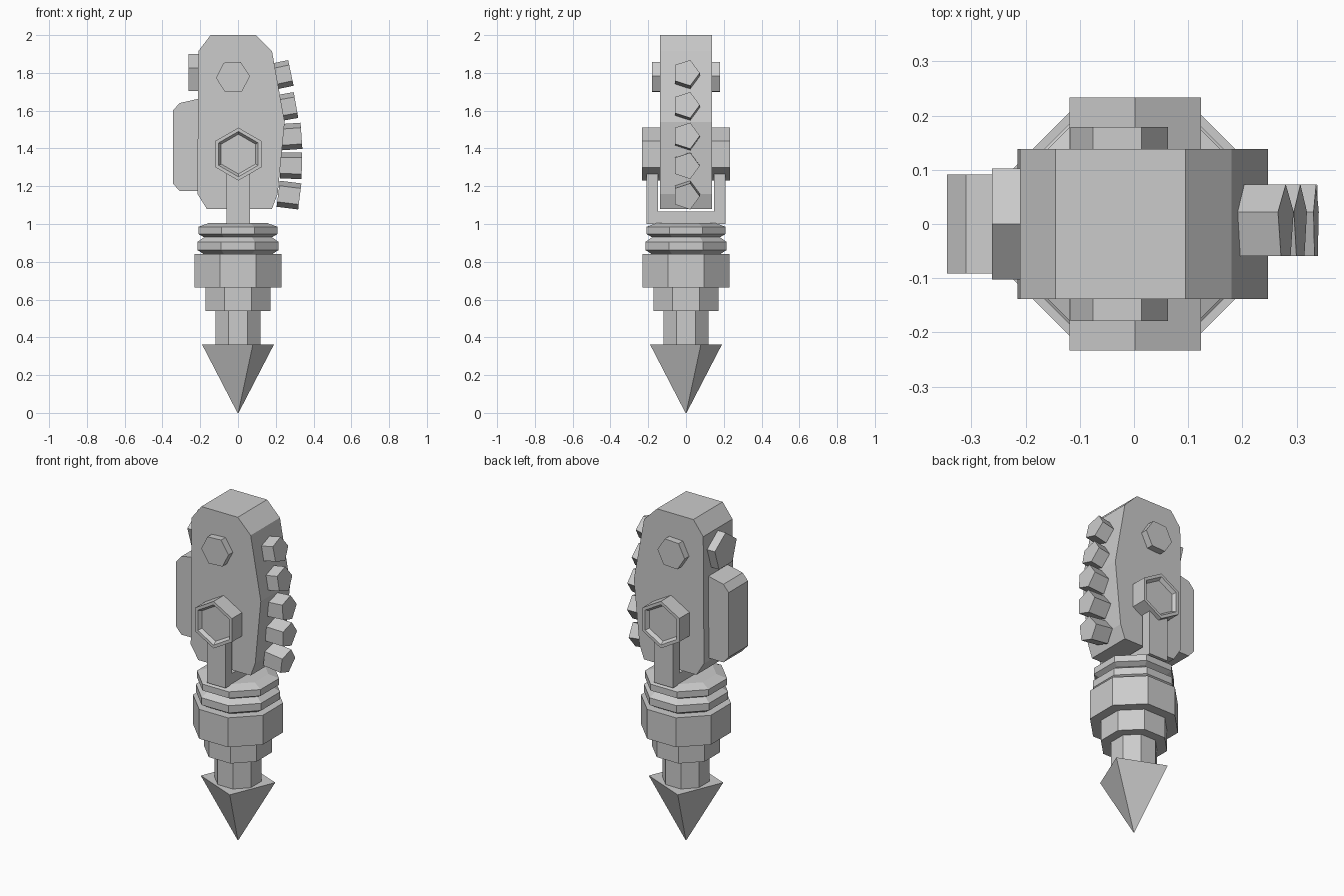
import bpy, bmesh
from math import radians, cos, pi, sin
from mathutils import Matrix, Vector

if "Cube" in bpy.data.objects:
    bpy.data.objects.remove(bpy.data.objects["Cube"])


def finish(bm, name):
    bmesh.ops.recalc_face_normals(bm, faces=bm.faces)
    mesh = bpy.data.meshes.new(name)
    bm.to_mesh(mesh)
    bm.free()
    obj = bpy.data.objects.new(name, mesh)
    bpy.context.collection.objects.link(obj)
    return obj


def lathe(name, profile, sides, start=0, loc=(0, 0, 0), axis='Z', turn=0):
    """Faceted solid from (radius, height) pairs, turned and moved into place."""
    bm = bmesh.new()
    rings = []
    for r, h in profile:
        angles = [radians(start) + 2 * pi * i / sides for i in range(sides)]
        rings.append([bm.verts.new((r * cos(a), r * sin(a), h)) for a in angles])
    for lo, hi in zip(rings, rings[1:]):
        for i in range(sides):
            j = (i + 1) % sides
            bm.faces.new((lo[i], lo[j], hi[j], hi[i]))
    bm.faces.new(rings[0])
    bm.faces.new(rings[-1])
    bm.transform(Matrix.Translation(loc) @ Matrix.Rotation(radians(turn), 4, axis))
    return finish(bm, name)


def plate(name, outline, y0, y1):
    """Extrude an (x, z) outline along y."""
    bm = bmesh.new()
    face = bm.faces.new([bm.verts.new((x, y0, z)) for x, z in outline])
    out = bmesh.ops.extrude_face_region(bm, geom=[face])
    moved = [v for v in out['geom'] if isinstance(v, bmesh.types.BMVert)]
    bmesh.ops.translate(bm, verts=moved, vec=(0, y1 - y0, 0))
    return finish(bm, name)


def octagon(name, profile):
    k = 1 / cos(pi / 8)      # flat-to-flat half width to corner radius
    return lathe(name, [(r * k, z) for r, z in profile], 8, 22.5)


# Upper housing and side box
plate("housing", [(-0.145, 2.0), (0.095, 2.0), (0.18, 1.915), (0.247, 1.54),
                  (0.21, 1.16), (0.18, 1.08), (-0.165, 1.08), (-0.215, 1.16),
                  (-0.21, 1.915)], -0.138, 0.138)
plate("side_box", [(-0.2, 1.665), (-0.31, 1.64), (-0.345, 1.60), (-0.345, 1.215),
                   (-0.31, 1.175), (-0.2, 1.175)], -0.091, 0.091)

# Fork that carries the housing
bm = bmesh.new()
fork = [(-0.208, 1.0), (0.208, 1.0), (0.208, 1.35), (0.148, 1.35),
        (0.148, 1.065), (-0.148, 1.065), (-0.148, 1.35), (-0.208, 1.35)]
face = bm.faces.new([bm.verts.new((-0.06, y, z)) for y, z in fork])
out = bmesh.ops.extrude_face_region(bm, geom=[face])
bmesh.ops.translate(bm, vec=(0.124, 0, 0),
                    verts=[v for v in out['geom'] if isinstance(v, bmesh.types.BMVert)])
finish(bm, "fork")

# Pivot bosses and upper bolts on both faces
for side, s in (("front", 1), ("back", -1)):
    lathe("pivot_boss_" + side,
          [(0.14, 0.12), (0.14, 0.233), (0.12, 0.233), (0.105, 0.213)],
          6, 90, (0.002, 0, 1.37), 'X', 90 * s)
    lathe("upper_bolt_" + side, [(0.09, 0.1), (0.09, 0.179)],
          6, 3 * s, (-0.027, 0, 1.778), 'X', 90 * s)

# Five-sided stud on the left edge
lathe("left_stud", [(0.108, 0.17), (0.108, 0.262)], 5, 0, (0, 0, 1.792), 'Y', -90)

# Row of five-sided studs along the right edge: end x, end z, upward tilt
studs = [(0.28, 1.80, 12), (0.307, 1.63, 10), (0.336, 1.467, 4),
         (0.338, 1.308, -1), (0.327, 1.146, -7)]
for i, (x, z, tilt) in enumerate(studs):
    lathe(f"right_stud_{i + 1}", [(0.073, -0.115), (0.073, 0)],
          5, 90, (x, 0, z), 'Y', 90 - tilt)

# Octagonal neck collars, sleeve and shaft
octagon("upper_collar", [(0.17, 0.92), (0.18, 0.93), (0.21, 0.947),
                         (0.21, 0.985), (0.155, 1.005)])
octagon("lower_collar", [(0.18, 0.84), (0.215, 0.862), (0.215, 0.905), (0.18, 0.93)])
octagon("sleeve", [(0.23, 0.665), (0.23, 0.84)])
octagon("lower_sleeve", [(0.173, 0.54), (0.173, 0.67)])
octagon("shaft", [(0.12, 0.35), (0.12, 0.545)])

# Four-sided spike
lathe("spike", [(0.003, 0), (0.206, 0.362)], 4, 22.5)
